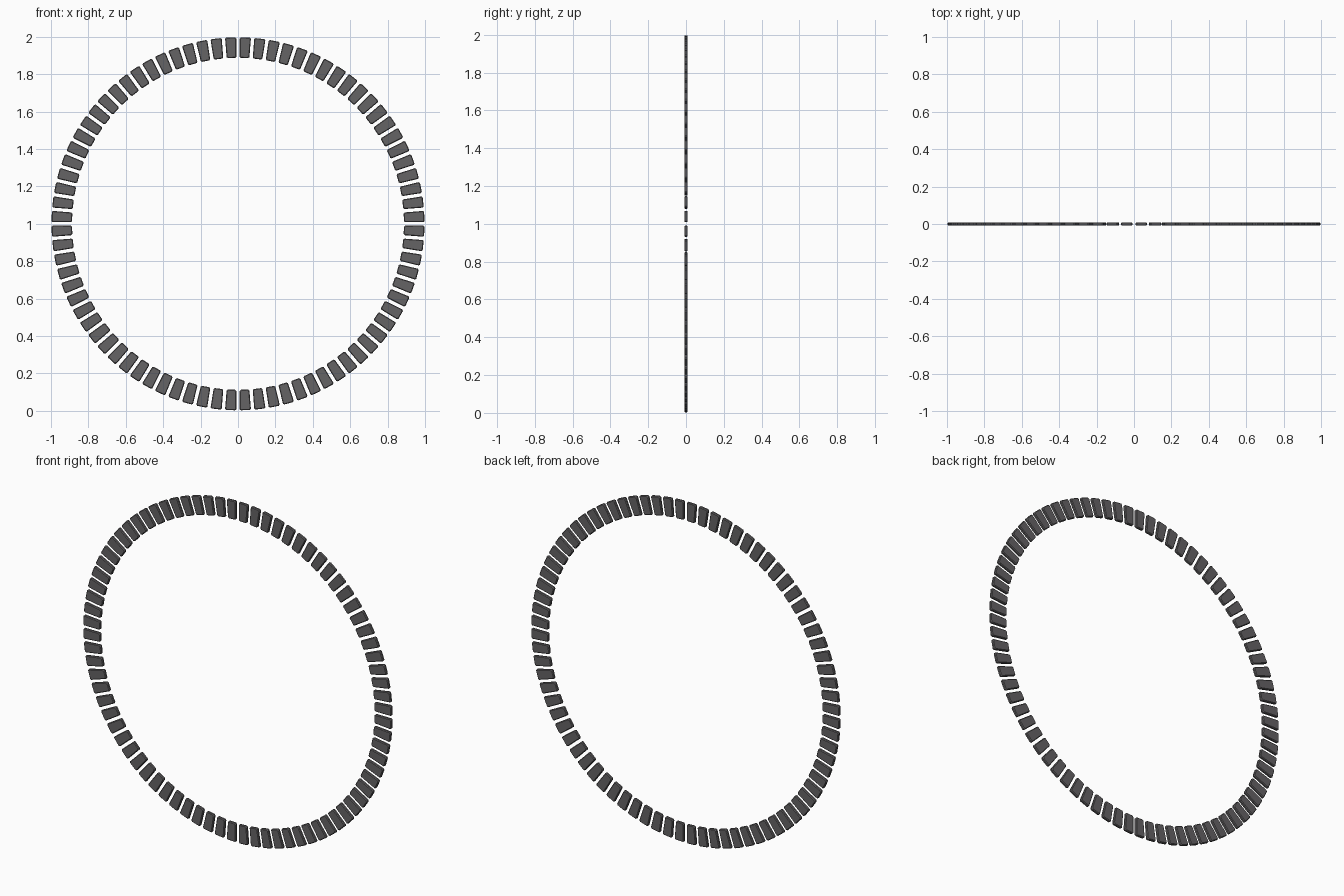
import bpy, bmesh, math
from mathutils import Matrix

if "Cube" in bpy.data.objects:
    bpy.data.objects.remove(bpy.data.objects["Cube"])

COUNT = 80          # blocks round the ring
R_IN, R_OUT = 0.887, 0.997
W_IN, W_OUT = 0.052, 0.060
T = 0.009           # half thickness

mat = bpy.data.materials.new("dark grey")
mat.diffuse_color = (0.13, 0.125, 0.13, 1)
mat.use_nodes = True
mat.node_tree.nodes["Principled BSDF"].inputs["Base Color"].default_value = mat.diffuse_color

# Outline of one block, with clipped corners
def outline(inset):
    a, b = W_IN / 2 - inset, W_OUT / 2 - inset
    lo, hi, c = R_IN + inset, R_OUT - inset, 0.006
    return [(-a + c, lo), (a - c, lo), (a, lo + c), (b, hi - c),
            (b - c, hi), (-b + c, hi), (-b, hi - c), (-a, lo + c)]

bm = bmesh.new()
for i in range(COUNT):
    rot = Matrix.Rotation(2 * math.pi * (i + 0.5) / COUNT, 4, 'Y')
    lift = Matrix.Translation((0, 0, 1))
    # Layers: chamfered back, straight edge, chamfered front
    rings = []
    for y, inset in ((-T, 0.004), (-T + 0.004, 0), (T - 0.004, 0), (T, 0.004)):
        rings.append([bm.verts.new(lift @ rot @ Matrix.Translation((x, y, z)).translation)
                      for x, z in outline(inset)])
    bm.faces.new(rings[0])
    bm.faces.new(rings[-1][::-1])
    for r0, r1 in zip(rings, rings[1:]):
        for k in range(8):
            n = (k + 1) % 8
            bm.faces.new((r0[k], r1[k], r1[n], r0[n]))
bmesh.ops.recalc_face_normals(bm, faces=bm.faces)
me = bpy.data.meshes.new("ring_blocks")
bm.to_mesh(me)
bm.free()
me.materials.append(mat)
ob = bpy.data.objects.new("ring_blocks", me)
bpy.context.collection.objects.link(ob)
